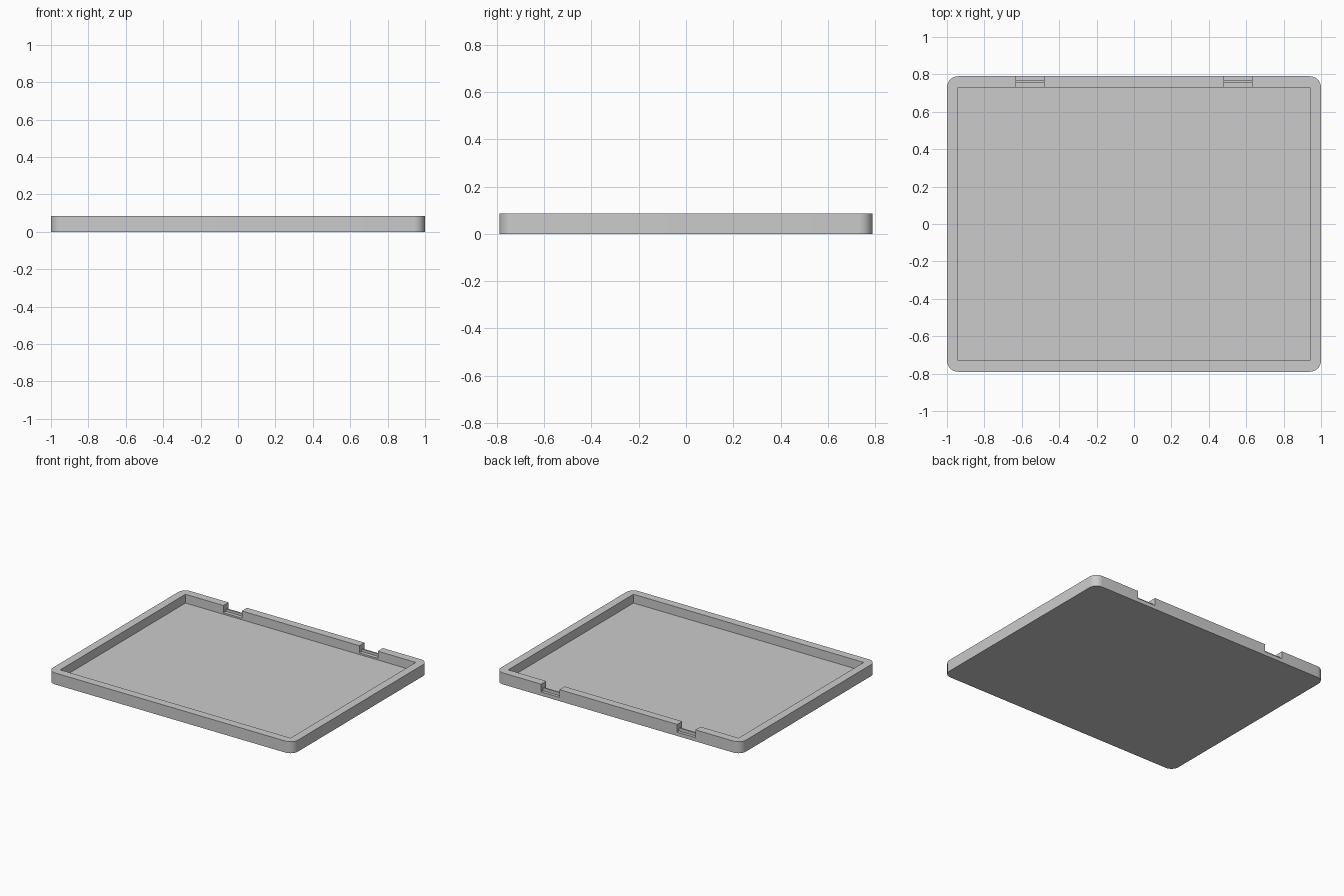
import bpy, bmesh
from math import sin, cos, pi

if "Cube" in bpy.data.objects:
    bpy.data.objects.remove(bpy.data.objects["Cube"])

HALF_X, HALF_Y, HEIGHT = 1.0, 0.79, 0.085
RADIUS, RIM, FLOOR_Z = 0.06, 0.06, 0.02


def prism(name, points, offset):
    """Extrude a closed loop of 3D points along an offset."""
    bm = bmesh.new()
    face = bm.faces.new([bm.verts.new(p) for p in points])
    ext = bmesh.ops.extrude_face_region(bm, geom=[face])
    moved = [g for g in ext["geom"] if isinstance(g, bmesh.types.BMVert)]
    bmesh.ops.translate(bm, verts=moved, vec=offset)
    bmesh.ops.recalc_face_normals(bm, faces=bm.faces)
    mesh = bpy.data.meshes.new(name)
    bm.to_mesh(mesh)
    bm.free()
    obj = bpy.data.objects.new(name, mesh)
    bpy.context.collection.objects.link(obj)
    return obj


def cut(target, cutter):
    """Subtract a cutter, apply the result and remove the cutter."""
    cutter.hide_render = True
    mod = target.modifiers.new("cut", 'BOOLEAN')
    mod.operation = 'DIFFERENCE'
    mod.solver = 'EXACT'
    mod.object = cutter
    bpy.context.view_layer.objects.active = target
    bpy.ops.object.modifier_apply(modifier=mod.name)
    bpy.data.objects.remove(cutter)


# Tray body with rounded vertical corners
outline = []
for i, (sx, sy) in enumerate([(1, 1), (-1, 1), (-1, -1), (1, -1)]):
    for k in range(9):
        a = (i + k / 8) * pi / 2
        outline.append((sx * (HALF_X - RADIUS) + RADIUS * cos(a),
                        sy * (HALF_Y - RADIUS) + RADIUS * sin(a), 0))
tray = prism("tray", outline, (0, 0, HEIGHT))

# Square-cornered pocket
px, py = HALF_X - RIM, HALF_Y - RIM
pocket = [(-px, -py, FLOOR_Z), (px, -py, FLOOR_Z), (px, py, FLOOR_Z), (-px, py, FLOOR_Z)]
cut(tray, prism("pocket_cutter", pocket, (0, 0, 0.2)))

# Two hinge notches in the back rim, each leaving a thin ridge across
notch = [(0.715, 0.15), (0.715, 0.032), (0.757, 0.032), (0.757, 0.05),
         (0.768, 0.05), (0.768, 0.028), (0.82, 0.028), (0.82, 0.15)]
for x in (-0.63, 0.48):
    cut(tray, prism("notch_cutter", [(x, y, z) for y, z in notch], (0.15, 0, 0)))

# Smooth the corners while keeping the edges crisp
bpy.ops.object.select_all(action='DESELECT')
tray.select_set(True)
bpy.context.view_layer.objects.active = tray
bpy.ops.object.shade_smooth_by_angle(angle=pi / 6)
